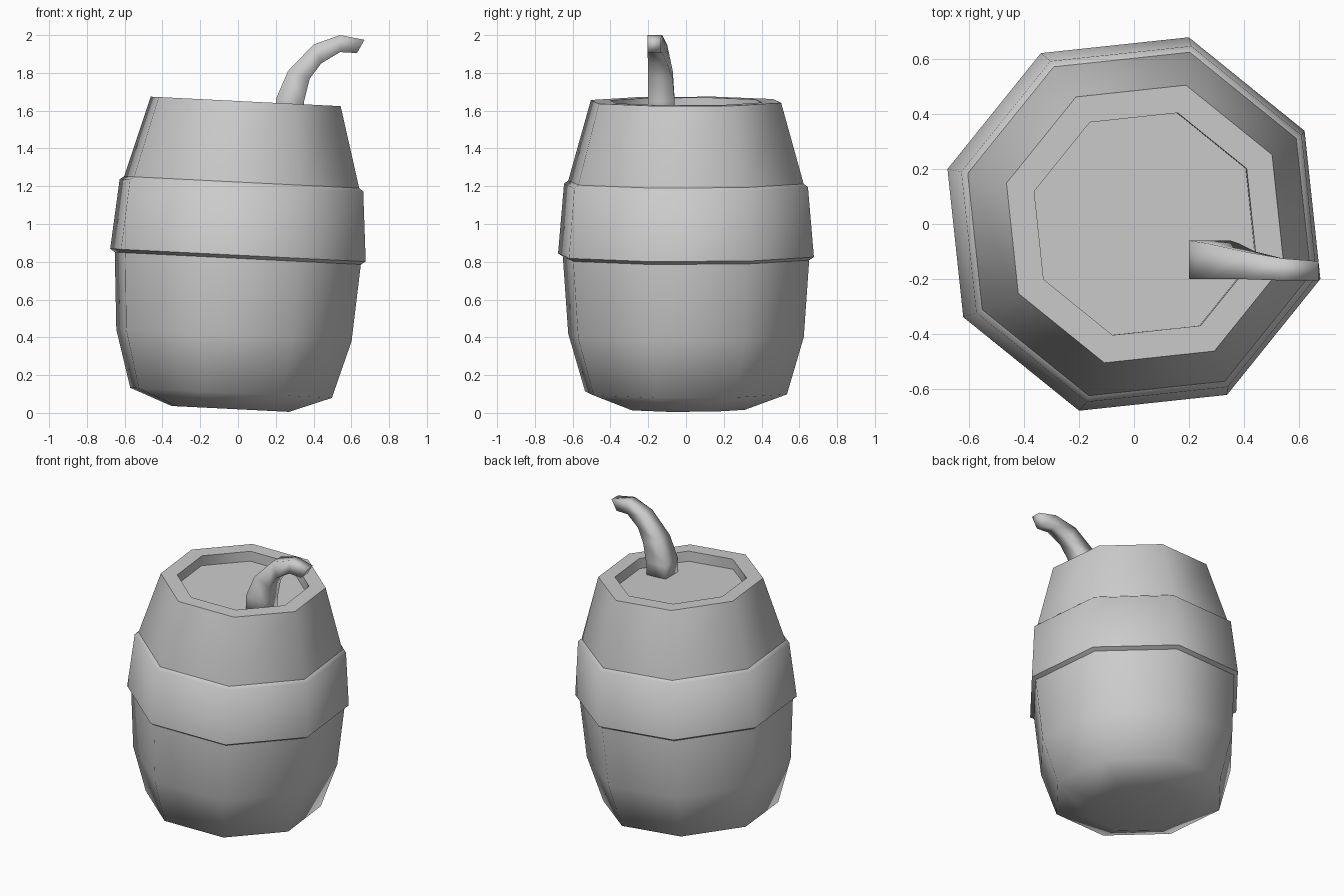
import bpy, bmesh, math
from mathutils import Vector

if "Cube" in bpy.data.objects:
    bpy.data.objects.remove(bpy.data.objects["Cube"])

SIDES = 8
TURN = math.radians(28.6)    # rotation of the octagon
TILT = 0.05                  # the barrel leans towards +x
PIVOT = 0.84


def make_object(name, rings, close_loop, smooth_angle):
    """Skin a list of equal-length point rings; cap the ends unless looped."""
    bm = bmesh.new()
    loops = [[bm.verts.new(p) for p in ring] for ring in rings]
    n = len(loops[0])
    pairs = list(zip(loops, loops[1:]))
    if close_loop:
        pairs.append((loops[-1], loops[0]))
    else:
        bm.faces.new(loops[0])
        bm.faces.new(loops[-1])
    for a, b in pairs:
        for i in range(n):
            j = (i + 1) % n
            bm.faces.new((a[i], a[j], b[j], b[i]))
    bmesh.ops.recalc_face_normals(bm, faces=bm.faces)
    mesh = bpy.data.meshes.new(name)
    bm.to_mesh(mesh)
    bm.free()
    obj = bpy.data.objects.new(name, mesh)
    bpy.context.collection.objects.link(obj)
    bpy.ops.object.select_all(action='DESELECT')
    obj.select_set(True)
    bpy.context.view_layer.objects.active = obj
    bpy.ops.object.shade_smooth_by_angle(angle=math.radians(smooth_angle))
    return obj


def octagon(radius, z):
    return [Vector((radius * math.cos(TURN + i * math.tau / SIDES),
                    radius * math.sin(TURN + i * math.tau / SIDES),
                    z - PIVOT)) for i in range(SIDES)]


def lathe(name, profile, close_loop=False):
    obj = make_object(name, [octagon(r, z) for r, z in profile], close_loop, 58)
    obj.location.z = PIVOT
    obj.rotation_euler.y = TILT
    return obj


# Barrel with a raised rim and a sunken lid
lathe("barrel_body", [(0.325, 0.02), (0.557, 0.105), (0.65, 0.41), (0.68, 0.82),
                      (0.65, 1.22), (0.525, 1.65), (0.42, 1.65), (0.42, 1.58)])

# Wide hoop around the middle
lathe("barrel_hoop", [(0.675, 0.815), (0.706, 0.835), (0.673, 1.205), (0.645, 1.225)],
      close_loop=True)

# Curved tapering fuse: outer x,z / inner x,z / y range of each section
sections = [
    ((0.20, 1.54), (0.345, 1.54), (-0.20, -0.06)),
    ((0.20, 1.66), (0.35, 1.65), (-0.20, -0.06)),
    ((0.265, 1.81), (0.38, 1.77), (-0.20, -0.07)),
    ((0.40, 1.95), (0.44, 1.85), (-0.20, -0.10)),
    ((0.54, 2.00), (0.54, 1.91), (-0.205, -0.125)),
    ((0.67, 1.975), (0.63, 1.905), (-0.205, -0.135)),
]
rings = [[(o[0], y[0], o[1]), (o[0], y[1], o[1]), (i[0], y[1], i[1]), (i[0], y[0], i[1])]
         for o, i, y in sections]
make_object("fuse", rings, False, 100)
